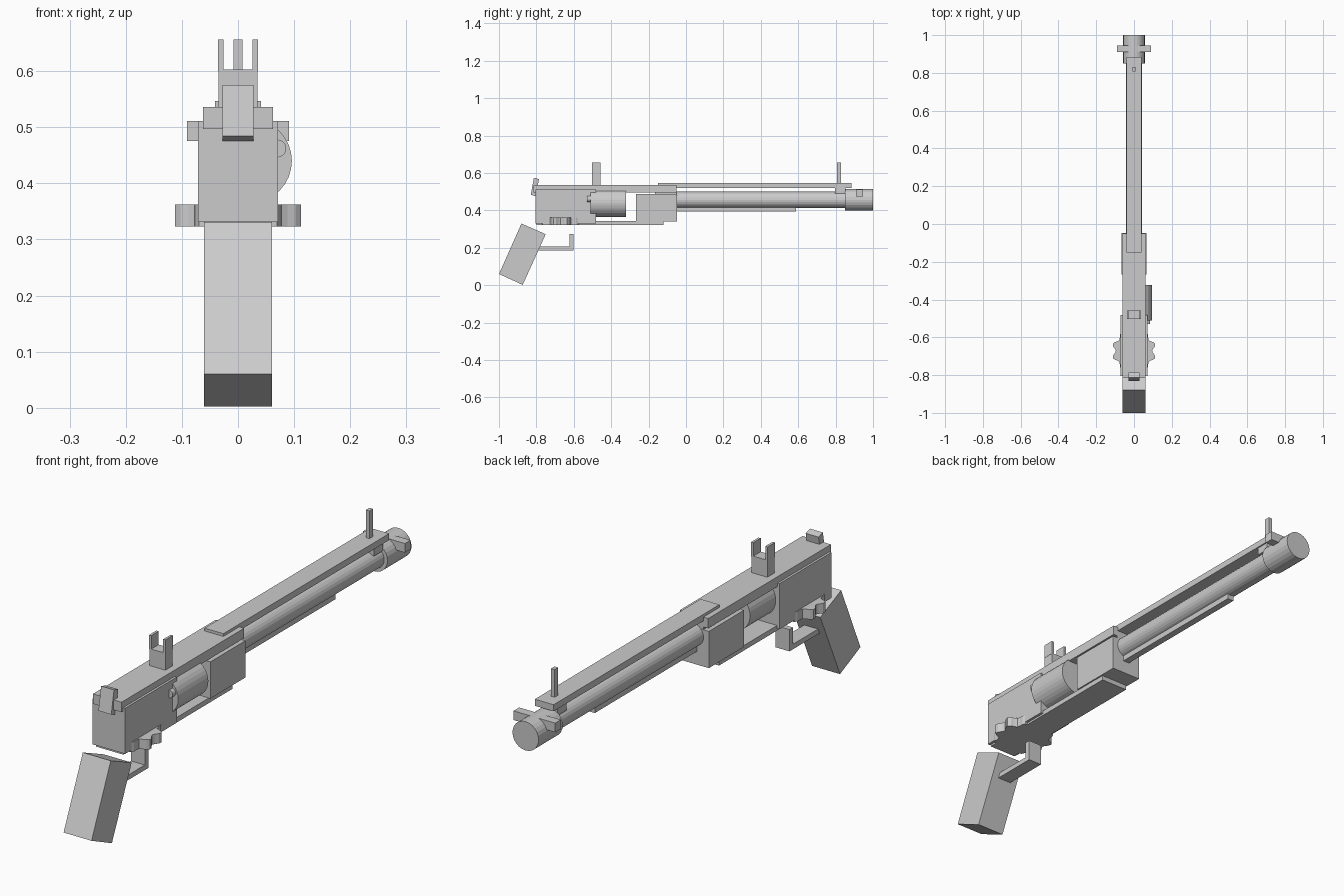
import bpy, bmesh, math
from mathutils import Matrix

if "Cube" in bpy.data.objects:
    bpy.data.objects.remove(bpy.data.objects["Cube"])


def finish(name, bm):
    bmesh.ops.recalc_face_normals(bm, faces=bm.faces)
    me = bpy.data.meshes.new(name)
    bm.to_mesh(me)
    bm.free()
    ob = bpy.data.objects.new(name, me)
    bpy.context.collection.objects.link(ob)
    return ob


def box(name, x0, x1, y0, y1, z0, z1):
    bm = bmesh.new()
    m = Matrix.Translation(((x0 + x1) / 2, (y0 + y1) / 2, (z0 + z1) / 2)) \
        @ Matrix.Diagonal((x1 - x0, y1 - y0, z1 - z0, 1))
    bmesh.ops.create_cube(bm, size=1, matrix=m)
    return finish(name, bm)


def tube(name, x, z, r, y0, y1, sides=24):
    bm = bmesh.new()
    m = Matrix.Translation((x, (y0 + y1) / 2, z)) @ Matrix.Rotation(math.pi / 2, 4, 'X')
    bmesh.ops.create_cone(bm, cap_ends=True, segments=sides, radius1=r, radius2=r,
                          depth=y1 - y0, matrix=m)
    return finish(name, bm)


def extrude(name, pts, offset):
    bm = bmesh.new()
    face = bm.faces.new([bm.verts.new(p) for p in pts])
    ret = bmesh.ops.extrude_face_region(bm, geom=[face])
    verts = [g for g in ret['geom'] if isinstance(g, bmesh.types.BMVert)]
    bmesh.ops.translate(bm, verts=verts, vec=offset)
    return finish(name, bm)


def side_profile(name, pts, half):
    return extrude(name, [(-half, y, z) for y, z in pts], (2 * half, 0, 0))


# Tilted grip and hammer
side_profile("grip", [(-.88, .33), (-.75, .273), (-.873, .002), (-1.0, .06)], .061)
side_profile("hammer", [(-.813, .575), (-.786, .567), (-.803, .475), (-.83, .484)], .028)

# Frame: rear body, front block, top strap and floor plate
box("rear_body", -.071, .071, -.805, -.482, .331, .511)
box("front_block", -.066, .066, -.267, -.048, .342, .487)
box("strap_spacer", -.042, .042, -.165, -.05, .48, .505)
box("top_strap", -.062, .062, -.815, -.05, .497, .536)
box("floor_plate", -.06, .06, -.8, -.12, .323, .343)

# Offset drum and its pin
tube("drum", .021, .44, .075, -.51, -.322, 32)
tube("drum_pin", .07, .462, .016, -.53, -.505, 16)

# Barrel, muzzle, cross lugs, underside rod, sighting rib
tube("barrel", 0, .457, .043, -.06, .86)
tube("muzzle", 0, .457, .057, .85, 1.0)
box("muzzle_lugs", -.091, .091, .91, .945, .475, .511)
box("under_rod", -.014, .014, -.05, .588, .394, .425)
box("top_rib", -.041, .041, -.15, .884, .521, .547)
box("rib_support", -.036, .036, .797, .853, .49, .53)

# Sights
box("front_sight", -.008, .008, .808, .83, .54, .656)
box("rear_sight_base", -.035, .035, -.503, -.457, .53, .603)
for s in (-1, 1):
    x0, x1 = sorted((s * .026, s * .036))
    box("rear_sight_ear", x0, x1, -.503, -.457, .6, .656)

# Scalloped thumb wheel
ring = []
n = 10
steps = 6
for i in range(n * steps):
    a = 2 * math.pi * i / (n * steps)
    r = .118 - .022 * (.5 + .5 * math.cos(n * a))
    ring.append((r * math.cos(a), -.672 + r * math.sin(a), .323))
extrude("thumb_wheel", ring, (0, 0, .039))

# L-shaped trigger
side_profile("trigger", [(-.8, .187), (-.602, .187), (-.602, .273), (-.624, .273),
                         (-.624, .207), (-.8, .207)], .03)
